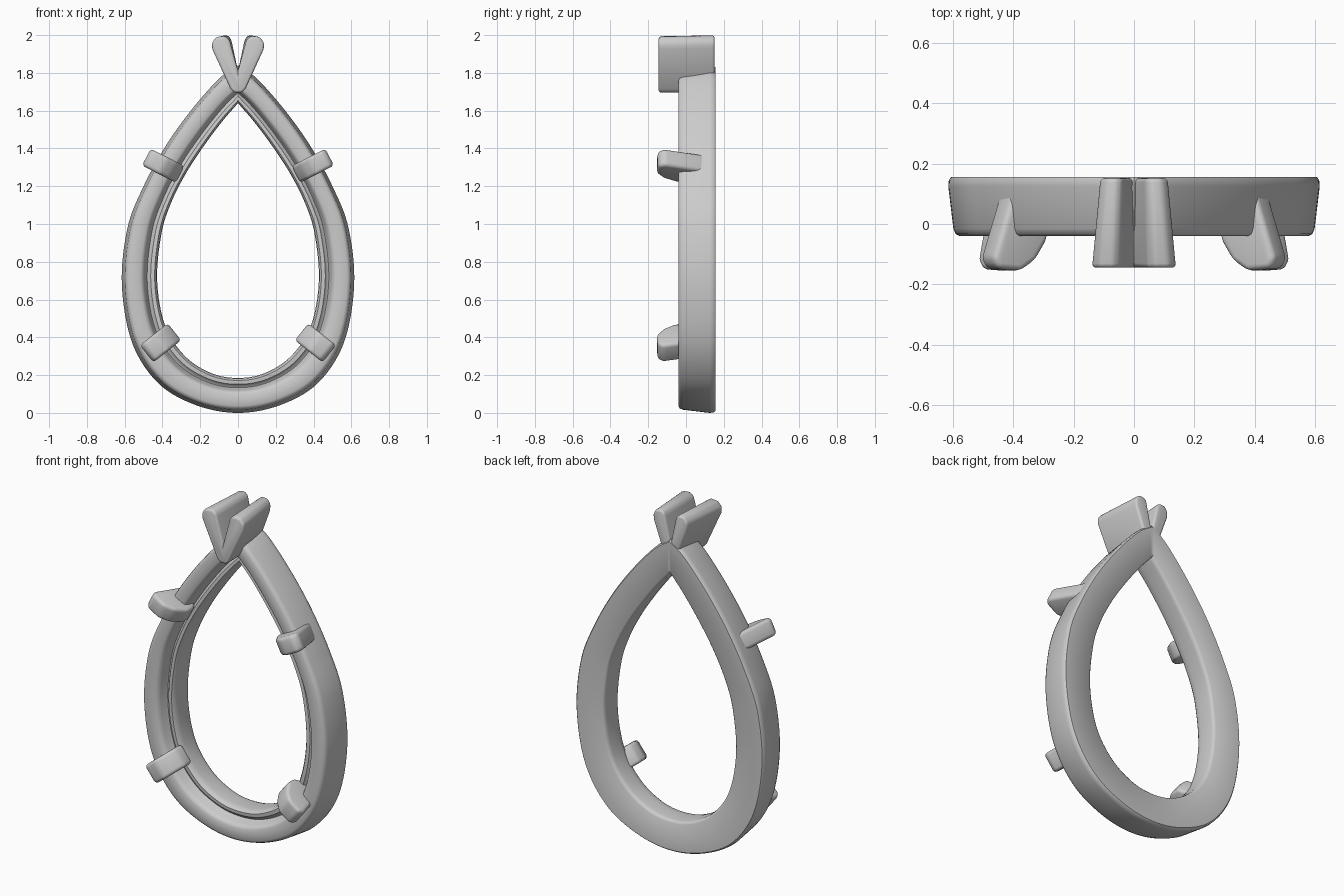
import bpy, bmesh
from mathutils import Vector

if "Cube" in bpy.data.objects:
    bpy.data.objects.remove(bpy.data.objects["Cube"])


def finish(name, bm, bevel=0.0):
    bmesh.ops.recalc_face_normals(bm, faces=bm.faces)
    me = bpy.data.meshes.new(name)
    bm.to_mesh(me)
    bm.free()
    ob = bpy.data.objects.new(name, me)
    bpy.context.collection.objects.link(ob)
    bpy.ops.object.select_all(action='DESELECT')
    ob.select_set(True)
    bpy.context.view_layer.objects.active = ob
    if bevel:
        m = ob.modifiers.new("Bevel", 'BEVEL')
        m.width, m.segments = bevel, 4
        m.limit_method, m.angle_limit = 'ANGLE', 0.4
        bpy.ops.object.modifier_apply(modifier=m.name)
    bpy.ops.object.shade_smooth_by_angle(angle=0.8)
    return ob


def spline(pts, steps):
    """Catmull-Rom through the points; first point mirrored so the bottom is smooth."""
    p = [Vector(q) for q in pts]
    p = [Vector((-p[1].x, p[1].y))] + p + [2 * p[-1] - p[-2]]
    out = []
    for i in range(1, len(p) - 2):
        a, b, c, d = p[i - 1:i + 3]
        for s in range(steps):
            t = s / steps
            out.append(0.5 * (2 * b + (c - a) * t + (2 * a - 5 * b + 4 * c - d) * t * t
                              + (3 * b - a - 3 * c + d) * t ** 3))
    return out + [p[-2]]


def prism(name, front, back, bevel):
    """Solid between two matching outlines of 3D points."""
    bm = bmesh.new()
    f = [bm.verts.new(v) for v in front]
    b = [bm.verts.new(v) for v in back]
    bm.faces.new(f)
    bm.faces.new(b[::-1])
    for i in range(len(f)):
        j = (i + 1) % len(f)
        bm.faces.new((f[i], b[i], b[j], f[j]))
    return finish(name, bm, bevel)


# Pear-shaped ring: section swept between inner and outer outlines
outer = spline([(0, 0), (0.22, 0.04), (0.42, 0.155), (0.56, 0.37), (0.615, 0.68),
                (0.585, 0.98), (0.50, 1.20), (0.385, 1.41), (0.25, 1.60), (0.10, 1.77), (0, 1.84)], 8)
inner = spline([(0, 0.185), (0.14, 0.21), (0.28, 0.30), (0.385, 0.46), (0.428, 0.70),
                (0.405, 0.95), (0.355, 1.11), (0.28, 1.26), (0.19, 1.40), (0.09, 1.535), (0, 1.64)], 8)
section = [(0, 0.05), (0.02, 0.022), (0.07, 0.01), (0.18, 0.012), (0.23, 0.025), (0.28, 0.03),
           (0.31, 0.02), (0.35, -0.015), (0.40, -0.032), (0.47, -0.04), (0.80, -0.04), (0.87, -0.033),
           (0.91, -0.015), (1.0, 0.125), (0.99, 0.146), (0.95, 0.155), (0.07, 0.155), (0.02, 0.148), (0, 0.13)]
pairs = list(zip(inner, outer))
pairs += [(Vector((-a.x, a.y)), Vector((-b.x, b.y))) for a, b in pairs[-2:0:-1]]
bm = bmesh.new()
loops = []
for a, b in pairs:
    loops.append([bm.verts.new((q.x, y, q.y)) for t, y in section for q in [a.lerp(b, t)]])
for i, la in enumerate(loops):
    lb = loops[(i + 1) % len(loops)]
    for k in range(len(section)):
        m = (k + 1) % len(section)
        bm.faces.new((la[k], la[m], lb[m], lb[k]))
finish("pear_ring", bm)

# V-shaped prong at the point, narrower towards the back
half = [(0.045, 1.975), (0.07, 1.995), (0.115, 1.99), (0.14, 1.96), (0.137, 1.925),
        (0.04, 1.715), (0.02, 1.695)]
vee = [(0, 1.81)] + half + [(-x, z) for x, z in half[::-1]]
prism("point_v_prong",
      [(x, -0.145, z) for x, z in vee],
      [(x * 0.8, 0.152, z + (0.005 if z > 1.9 else 0)) for x, z in vee], 0.018)


# Four side prongs: a leaning profile (outward, y) given thickness along the ring
def prong(name, centre, direction, profile, thick, side):
    d = Vector(direction).normalized()
    t = Vector((-d.y, d.x))
    rims = []
    for s in (-0.5, 0.5):
        rim = []
        for n, y in profile:
            p = Vector(centre) + d * n + t * (s * thick)
            rim.append((p.x * side, y, p.y))
        rims.append(rim)
    prism(name, rims[0], rims[1], 0.035)


upper = [(0.03, 0.11), (0.105, -0.115), (0.085, -0.148), (0.0, -0.155), (-0.055, -0.12),
         (-0.10, -0.05), (-0.10, 0.0), (-0.05, 0.08)]
lower = [(0.05, 0.06), (0.09, -0.12), (0.07, -0.15), (-0.01, -0.155), (-0.06, -0.12),
         (-0.10, -0.06), (-0.10, 0.0), (-0.04, 0.06)]
for side, label in ((1, "right"), (-1, "left")):
    prong("upper_prong_" + label, (0.395, 1.308), (0.88, 0.45), upper, 0.10, side)
    prong("lower_prong_" + label, (0.415, 0.367), (0.78, -0.62), lower, 0.115, side)
